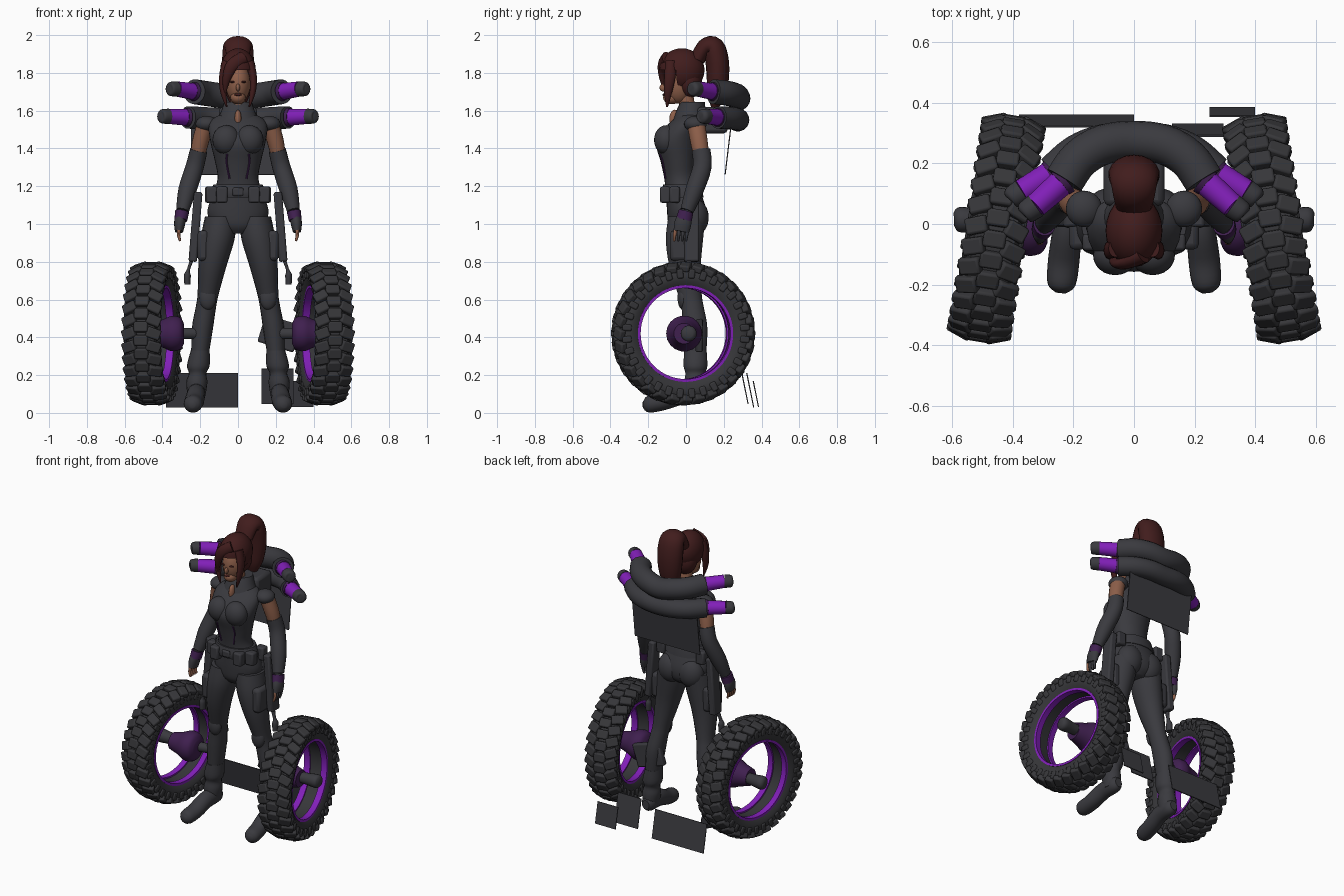
import bpy, bmesh, math
from mathutils import Vector, Matrix

if "Cube" in bpy.data.objects:
    bpy.data.objects.remove(bpy.data.objects["Cube"])
X, Y, Z = Vector((1, 0, 0)), Vector((0, 1, 0)), Vector((0, 0, 1))

def material(name, r, g, b):
    m = bpy.data.materials.new(name)
    m.use_nodes = True
    m.diffuse_color = (r, g, b, 1)
    shader = m.node_tree.nodes["Principled BSDF"]
    shader.inputs["Base Color"].default_value = (r, g, b, 1)
    return m

SUIT = material("charcoal suit", .042, .042, .049)
RUBBER = material("tyre rubber", .037, .037, .041)
PURPLE = material("bright purple", .22, .014, .48)
PLUM = material("dark plum", .05, .014, .078)
HAIR = material("auburn hair", .053, .012, .012)
SKIN = material("tan skin", .27, .115, .068)

def finish(bm, name, mat, bevel=0):
    bmesh.ops.recalc_face_normals(bm, faces=bm.faces)
    mesh = bpy.data.meshes.new(name)
    bm.to_mesh(mesh)
    bm.free()
    obj = bpy.data.objects.new(name, mesh)
    bpy.context.collection.objects.link(obj)
    mesh.materials.append(mat)
    if bevel:
        mod = obj.modifiers.new("soft edges", 'BEVEL')
        mod.width, mod.segments = bevel, 2
    bpy.ops.object.select_all(action='DESELECT')
    obj.select_set(True)
    bpy.context.view_layer.objects.active = obj
    bpy.ops.object.shade_smooth_by_angle(angle=math.radians(45))

def resample(points, steps=4):
    """Catmull-Rom smoothing of position and radii together."""
    p = [Vector(q) for q in points]
    p = [p[0]] + p + [p[-1]]
    out = []
    for a, b, c, d in zip(p, p[1:], p[2:], p[3:]):
        for k in range(steps):
            t = k / steps
            out.append(b + (c - a) * (t / 2) + (a * 2 - b * 5 + c * 4 - d) * (t * t / 2)
                       + (b * 3 - a - c * 3 + d) * (t ** 3 / 2))
    return out + [p[-1]]

def sweep(name, points, mat, ref=Y, axis=None, side=1, segs=18):
    """Elliptical rings (x, y, z, radius a, radius b) joined along a path."""
    rows = resample(points)
    bm = bmesh.new()
    rings = []
    for i, row in enumerate(rows):
        before, after = rows[max(i - 1, 0)], rows[min(i + 1, len(rows) - 1)]
        t = axis or Vector((after - before)[:3]).normalized()
        u = t.cross(ref).normalized()
        v = u.cross(t)
        ring = []
        for k in range(segs):
            ang = math.tau * k / segs
            co = Vector(row[:3]) + u * (math.cos(ang) * row[3]) + v * (math.sin(ang) * row[4])
            ring.append(bm.verts.new((co.x * side, co.y, co.z)))
        rings.append(ring)
    for lo, hi in zip(rings, rings[1:]):
        for k in range(segs):
            n = (k + 1) % segs
            bm.faces.new((lo[k], lo[n], hi[n], hi[k]))
    bm.faces.new(rings[0])
    bm.faces.new(rings[-1])
    finish(bm, name, mat)

def ball(name, centre, radii, mat, cut=None):
    bm = bmesh.new()
    place = Matrix.Translation(centre) @ Matrix.Diagonal((*radii, 1))
    bmesh.ops.create_uvsphere(bm, u_segments=24, v_segments=16, radius=1, matrix=place)
    if cut:
        gone = [f for f in bm.faces if cut(f.calc_center_median())]
        bmesh.ops.delete(bm, geom=gone, context='FACES')
    finish(bm, name, mat)

def box(name, centre, size, mat, tilt=Matrix(), bevel=.01):
    bm = bmesh.new()
    place = Matrix.Translation(centre) @ tilt @ Matrix.Diagonal((*size, 1))
    bmesh.ops.create_cube(bm, size=1, matrix=place)
    finish(bm, name, mat, bevel)

def lathe(name, profile, place, mat, segs=56):
    """Spin a closed (x, radius) profile about the wheel axle."""
    bm = bmesh.new()
    verts = [bm.verts.new((x, 0, r)) for x, r in profile]
    edges = [bm.edges.new((a, b)) for a, b in zip(verts, verts[1:] + verts[:1])]
    bmesh.ops.spin(bm, geom=verts + edges, cent=(0, 0, 0), axis=X, angle=math.tau, steps=segs, use_merge=True)
    bmesh.ops.remove_doubles(bm, verts=bm.verts, dist=.0005)
    bm.transform(place)
    finish(bm, name, mat)

def treads(name, place, count=32):
    bm = bmesh.new()
    for i in range(count):
        for x, shift, lean in ((-.065, 0, .35), (0, .5, 0), (.065, 0, -.35)):
            spin = Matrix.Rotation(math.tau * (i + shift) / count, 4, 'X')
            lug = (spin @ Matrix.Translation((x, 0, .361 - abs(x) * .12)) @ Matrix.Rotation(-lean, 4, 'Y')
                   @ Matrix.Rotation(lean, 4, 'Z') @ Matrix.Diagonal((.075, .056, .035, 1)))
            bmesh.ops.create_cube(bm, size=1, matrix=lug)
        for x in (-.09, .09):
            spin = Matrix.Rotation(math.tau * (i + .5) / count, 4, 'X')
            lug = spin @ Matrix.Translation((x, 0, .318)) @ Matrix.Diagonal((.016, .035, .05, 1))
            bmesh.ops.create_cube(bm, size=1, matrix=lug)
    bm.transform(place)
    finish(bm, name, RUBBER, .01)

# Torso, belt and collar
sweep("torso", [(0, 0, .95, .07, .06), (0, .005, .99, .13, .095), (0, .005, 1.06, .162, .105),
                (0, -.01, 1.15, .138, .095), (0, -.03, 1.24, .108, .085), (0, -.04, 1.33, .122, .094),
                (0, -.045, 1.43, .145, .113), (0, -.015, 1.51, .155, .095), (0, .02, 1.56, .13, .08),
                (0, .02, 1.59, .06, .05)], SUIT, axis=Z, segs=28)
sweep("belt", [(0, -.015, 1.14, .15, .108), (0, -.02, 1.17, .146, .108),
               (0, -.02, 1.21, .13, .1)], SUIT, axis=Z, segs=28)
sweep("collar", [(0, .02, 1.53, .12, .095), (0, .025, 1.59, .092, .08), (0, .035, 1.645, .074, .065)],
      SUIT, axis=Z, segs=24)
ball("open_neckline", (0, -.06, 1.555), (.018, .028, .05), SKIN)
box("belt_buckle", (0, -.125, 1.17), (.06, .02, .045), SUIT)
# Head and face
sweep("neck", [(0, .015, 1.57, .042, .042), (0, -.005, 1.7, .04, .042)], SKIN, axis=Z)
ball("head", (0, -.04, 1.745), (.066, .08, .108), SKIN)
ball("jaw", (0, -.075, 1.67), (.04, .046, .036), SKIN)
ball("nose", (0, -.122, 1.722), (.011, .018, .02), SKIN)
ball("lips", (0, -.117, 1.685), (.02, .008, .007), HAIR)
# Hair
ball("hair_cap", (0, -.022, 1.815), (.094, .12, .115), HAIR, lambda c: c.z < 1.815 and c.y < -.05)
ball("hair_back", (0, .015, 1.755), (.08, .07, .09), HAIR)
sweep("ponytail", [(0, .06, 1.87, .04, .06), (0, .1, 1.935, .045, .07), (0, .145, 1.935, .058, .08),
                   (0, .165, 1.86, .062, .085), (0, .168, 1.76, .058, .078), (0, .16, 1.67, .045, .058),
                   (0, .15, 1.61, .015, .025)], HAIR, ref=X)
sweep("fringe", [(.03, -.1, 1.88, .035, .03), (-.03, -.13, 1.84, .034, .02),
                 (-.06, -.125, 1.77, .022, .016), (-.07, -.105, 1.69, .006, .006)], HAIR)
# Pack sheet behind the shoulders and the joining block
box("back_sheet", (-.01, .225, 1.41), (.48, .006, .3), SUIT, Matrix.Rotation(-.12, 4, 'X'), 0)
box("pack_mount", (0, .14, 1.55), (.2, .16, .14), SUIT, bevel=.02)
# Curved pack tubes with purple ends
tubes = {"upper": ([(.1, .262), (.18, .215), (.23, .145)], (.325, .06), (.36, .035), 1.665, 1.715, .066),
         "lower": ([(.1, .27), (.19, .235), (.265, .17)], (.37, .108), (.405, .085), 1.55, 1.57, .06)}
for label, (bends, band, tip, z, high, r) in tubes.items():
    half = [(x, y, z + (high - z) * x / band[0], r, r) for x, y in bends]
    left = [(-p[0], *p[1:]) for p in reversed(half)]
    sweep(label + "_pack_tube", left + [(0, .275, z, r, r)] + half, SUIT, ref=Z)
    for s in (1, -1):
        start = Vector(half[-1][:3])
        stop = Vector((*band, high))
        middle = start.lerp(stop, .15)
        sweep(label + "_tube_socket", [(*start, .05, .05), (*middle, .046, .046)], PLUM, ref=Z, side=s)
        sweep(label + "_tube_band", [(*middle, .044, .044), (*stop, .04, .04)], PURPLE, ref=Z, side=s)
        sweep(label + "_tube_cap", [(*stop, .041, .041), (*tip, high, .036, .036),
                                    (tip[0] + .006, tip[1] - .005, high, .015, .015)], SUIT, ref=Z, side=s)
# Everything that repeats on both sides
for s, word in ((1, "left_"), (-1, "right_")):
    ball(word + "bust", (s * .062, -.105, 1.445), (.073, .064, .078), SUIT)
    ball(word + "seat", (s * .075, .05, 1.035), (.084, .07, .095), SUIT)
    sweep(word + "hair_strand", [(.06, -.08, 1.86, .025, .03), (.08, -.085, 1.78, .02, .03),
                                 (.078, -.095, 1.7, .016, .022), (.06, -.1, 1.62, .004, .005)], HAIR, side=s)
    ball(word + "eye", (s * .028, -.109, 1.752), (.014, .009, .006), HAIR)
    sweep(word + "suit_piping", [(.058, -.137, 1.37, .005, .005), (.06, -.122, 1.32, .005, .005),
                                 (.045, -.109, 1.24, .005, .005)], PLUM, side=s, segs=6)
    # Arm, with a bare right hand
    ball(word + "shoulder_pad", (s * .165, .05, 1.53), (.06, .06, .042), SUIT)
    sweep(word + "upper_arm", [(.175, .055, 1.52, .045, .048), (.2, .07, 1.43, .044, .046),
                               (.218, .085, 1.34, .036, .04)], SKIN, side=s)
    sweep(word + "long_glove", [(.208, .08, 1.39, .046, .05), (.23, .085, 1.3, .048, .05),
                                (.268, .045, 1.18, .048, .048), (.294, .005, 1.07, .034, .036)], SUIT, side=s)
    sweep(word + "glove_cuff", [(.296, 0, 1.065, .037, .04), (.303, -.012, 1.02, .034, .043)], PLUM, side=s)
    sweep(word + "hand", [(.295, 0, 1.07, .026, .03), (.308, -.015, 1.01, .03, .045),
                          (.312, -.025, .96, .022, .042)], SUIT, side=s)
    for k in range(4):
        y = -.055 + k * .021
        sweep(word + "finger", [(.312, y, .975, .01, .01), (.314, y - .005, .94, .009, .009),
                                (.306, y - .008, .91, .006, .006)], SUIT if s > 0 and k else SKIN, side=s, segs=8)
    # Leg, knee pad and raised-heel boot
    sweep(word + "leg", [(.09, .005, 1.04, .085, .1), (.108, -.008, .92, .09, .1), (.135, -.005, .78, .075, .085),
                         (.158, .02, .63, .056, .064), (.17, .035, .56, .054, .06), (.188, .048, .45, .056, .066),
                         (.202, .052, .3, .046, .055)], SUIT, axis=Z, side=s)
    ball(word + "knee_pad", (s * .16, -.015, .61), (.045, .03, .065), SUIT)
    sweep(word + "boot_shaft", [(.2, .05, .33, .05, .06), (.21, .05, .25, .06, .064), (.214, .05, .21, .046, .054),
                                (.218, .05, .16, .056, .06), (.22, .05, .08, .045, .056)], SUIT, axis=Z, side=s)
    sweep(word + "boot_foot", [(.217, .115, .1, .025, .03), (.218, .08, .1, .045, .05), (.222, -.02, .098, .048, .054),
                               (.232, -.12, .06, .052, .046), (.24, -.2, .045, .046, .044),
                               (.243, -.228, .043, .016, .016)], SUIT, ref=Z, side=s)
    # Pouches, holster and hanging gear
    for x, y in ((.085, -.11), (.14, -.06), (.145, .04)):
        box(word + "belt_pouch", (s * x, y, 1.155), (.06, .055, .085), SUIT)
    box(word + "thigh_pocket", (s * .185, -.01, .885), (.06, .15, .16), SUIT, bevel=.02)
    box(word + "holster", (s * .225, .03, .985), (.045, .08, .37), SUIT, Matrix.Rotation(-s * .08, 4, 'Y'))
    sweep(word + "hanging_strap", [(.238, .02, .83, .012, .02), (.262, .01, .76, .008, .012),
                                   (.268, .01, .73, .018, .022), (.268, .01, .68, .016, .02)], SUIT, side=s)
    # Wheel: tyre, treads, purple rim lips, hub and axle
    place = Matrix.Translation((s * .455, -.015, .42)) @ Matrix.Rotation(s * .165, 4, 'Z')
    lathe(word + "tyre", [(-.07, .25), (-.09, .28), (-.092, .325), (-.068, .352), (.068, .352),
                          (.092, .325), (.09, .28), (.07, .25)], place, RUBBER)
    treads(word + "tyre_treads", place)
    for x in (-.057, .057):
        lathe(word + "rim_lip", [(x - .02, .241), (x - .02, .256), (x + .02, .256), (x + .02, .241)], place, PURPLE)
    sweep(word + "hub", [(.285, -.01, .42, .05, .05), (.305, -.01, .42, .085, .085), (.35, -.01, .42, .095, .095),
                         (.4, -.01, .42, .075, .075), (.47, -.01, .42, .055, .055)], PLUM, ref=Z, side=s)
    sweep(word + "axle", [(.2, .03, .42, .03, .03), (.35, .005, .42, .03, .03), (.5, .01, .42, .036, .036),
                          (.575, .015, .42, .042, .042), (.595, .015, .42, .022, .022)], SUIT, ref=Z, side=s)
# Strut on the left wheel and ground flaps behind
box("left_wheel_strut", (.22, .07, .42), (.2, .04, .15), SUIT, Matrix.Rotation(.3, 4, 'Y'))
lean = Matrix.Rotation(.2, 4, 'X')
for name, x, y, z, wide, tall in (("right_rear_flap", -.19, .34, .12, .38, .185),
                                  ("left_inner_flap", .21, .31, .14, .17, .19),
                                  ("left_outer_flap", .325, .37, .1, .15, .14)):
    box(name, (x, y, z), (wide, .006, tall), SUIT, lean, 0)
